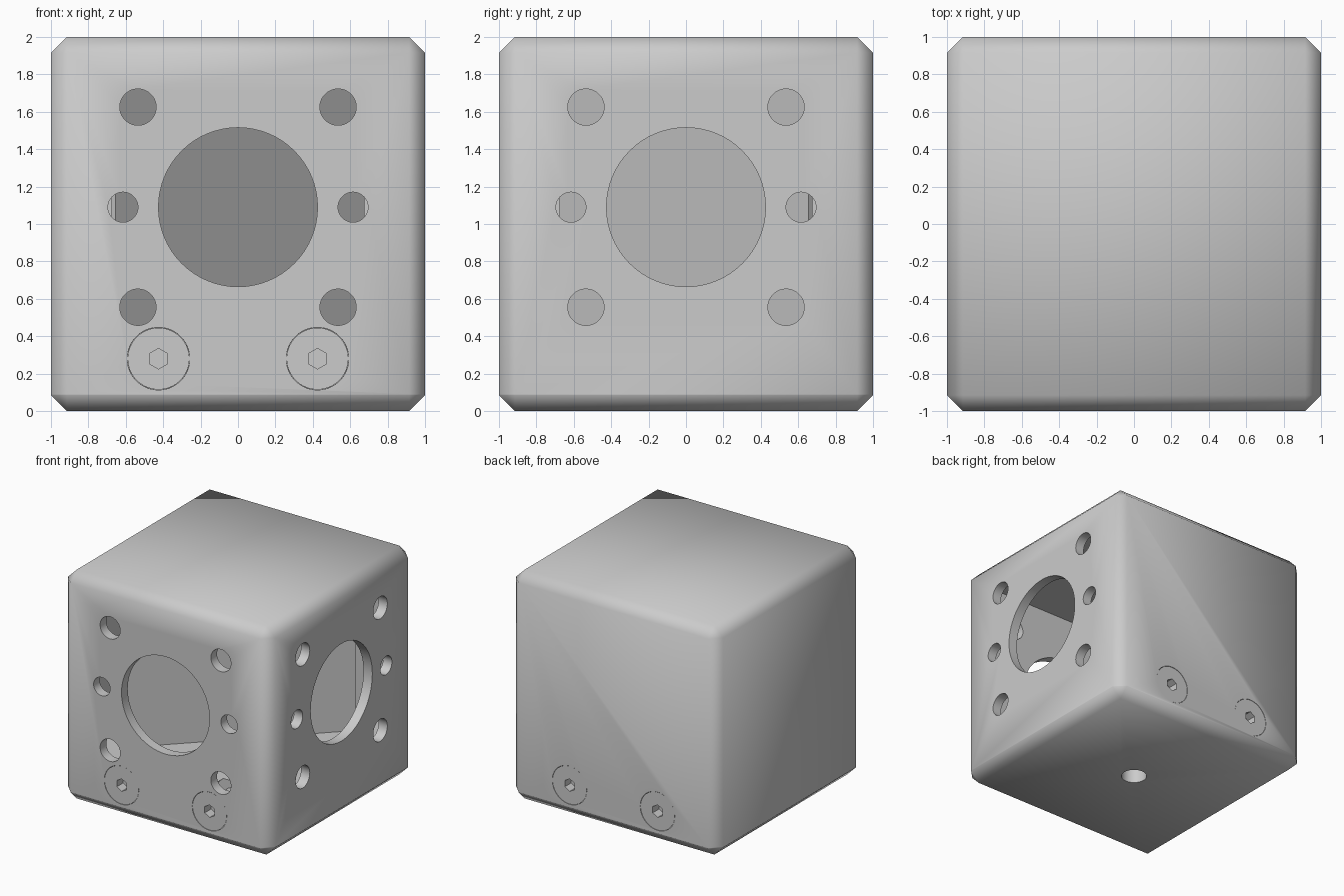
import bpy, bmesh, math
from mathutils import Matrix, Vector

if "Cube" in bpy.data.objects:
    bpy.data.objects.remove(bpy.data.objects["Cube"])

SEAM, CHAMFER, WALL = 0.09, 0.085, 0.915
FRONT, BACK, RIGHT, DOWN = Vector((0, -1, 0)), Vector((0, 1, 0)), Vector((1, 0, 0)), Vector((0, 0, -1))


def finish(bm, name):
    bmesh.ops.recalc_face_normals(bm, faces=bm.faces)
    me = bpy.data.meshes.new(name)
    bm.to_mesh(me)
    bm.free()
    ob = bpy.data.objects.new(name, me)
    bpy.context.collection.objects.link(ob)
    return ob


def box(name, size, loc, turn=0.0):
    bm = bmesh.new()
    bmesh.ops.create_cube(bm, size=1, matrix=Matrix.Translation(loc)
                          @ Matrix.Rotation(turn, 4, 'Z') @ Matrix.Diagonal((*size, 1)))
    return finish(bm, name)


def cone(name, centre, axis, r_in, r_out, depth, sides=64):
    """Cylinder or cone along an axis; r_out is on the axis' far side."""
    bm = bmesh.new()
    rot = axis.to_track_quat('Z', 'Y').to_matrix().to_4x4()
    bmesh.ops.create_cone(bm, cap_ends=True, segments=sides, radius1=r_in, radius2=r_out,
                          depth=depth, matrix=Matrix.Translation(centre) @ rot)
    return finish(bm, name)


def boolean(ob, other, op='DIFFERENCE'):
    mod = ob.modifiers.new("bool", 'BOOLEAN')
    mod.operation, mod.object, mod.solver = op, other, 'EXACT'
    bpy.context.view_layer.objects.active = ob
    bpy.ops.object.modifier_apply(modifier=mod.name)
    bpy.data.objects.remove(other, do_unlink=True)


def smooth(ob, degrees=50):
    bpy.ops.object.select_all(action='DESELECT')
    ob.select_set(True)
    bpy.context.view_layer.objects.active = ob
    bpy.ops.object.shade_smooth_by_angle(angle=math.radians(degrees))


def chamfered_cube(name, keep_upper):
    """Chamfered 2 unit cube, split at the seam."""
    bm = bmesh.new()
    bmesh.ops.create_cube(bm, size=2, matrix=Matrix.Translation((0, 0, 1)))
    bmesh.ops.bevel(bm, geom=bm.edges[:], offset=CHAMFER, segments=1, affect='EDGES')
    cut = bmesh.ops.bisect_plane(bm, geom=bm.verts[:] + bm.edges[:] + bm.faces[:],
                                 plane_co=(0, 0, SEAM), plane_no=(0, 0, 1),
                                 clear_inner=keep_upper, clear_outer=not keep_upper)
    bmesh.ops.holes_fill(bm, edges=[e for e in bm.edges if e.is_boundary], sides=0)
    return finish(bm, name)


# Hollow housing, open underneath
housing = chamfered_cube("housing", True)
boolean(housing, box("cavity", (2 * WALL, 2 * WALL, WALL + 1), (0, 0, (WALL + 1) / 2)))

# Port and six mounting holes on the front and right walls
holes = [(0, 1.09, 0.425)]
for s in (-1, 1):
    holes.append((s * 0.615, 1.09, 0.08))
    holes += [(s * 0.535, 1.09 + t * 0.535, 0.097) for t in (-1, 1)]
for axis, side in ((FRONT, RIGHT), (RIGHT, BACK)):
    for u, z, r in holes:
        centre = axis * 0.97 + side * u + Vector((0, 0, z))
        boolean(housing, cone("hole", centre, axis, r, r, 0.2))

# Base: chamfered bottom plate, block inside the housing, blind mounting hole
base = chamfered_cube("base", False)
boolean(base, box("block", (2 * WALL - 0.01, 2 * WALL - 0.01, 0.37), (0, 0, 0.235)), 'UNION')
boolean(base, cone("mount", Vector((0, 0, 0.1)), DOWN, 0.105, 0.105, 0.4))

# Countersunk hex-socket screws on front and back
for label, axis in (("front", FRONT), ("back", BACK)):
    for x in (-0.425, 0.425):
        at = Vector((x, 0, 0.28))
        boolean(housing, cone("seat", at + axis * 0.97, axis, 0.167, 0.167, 0.2))
        boolean(base, cone("sink", at + axis * 0.8, axis, 0.166, 0.166, 0.24))
        screw = cone(label + "_screw", at + axis * 0.923, axis, 0.08, 0.165, 0.15)
        boolean(screw, cone("shank", at + axis * 0.78, axis, 0.08, 0.08, 0.2), 'UNION')
        boolean(screw, cone("socket", at + axis * 0.98, axis, 0.055, 0.055, 0.14, 6))
        smooth(screw, 40)

# Diagonal plate standing on the base block
plate = box("diagonal_plate", (1.88, 0.03, 1.34), (0, 0, 1.09), math.radians(45))

for ob in (housing, base):
    smooth(ob)
